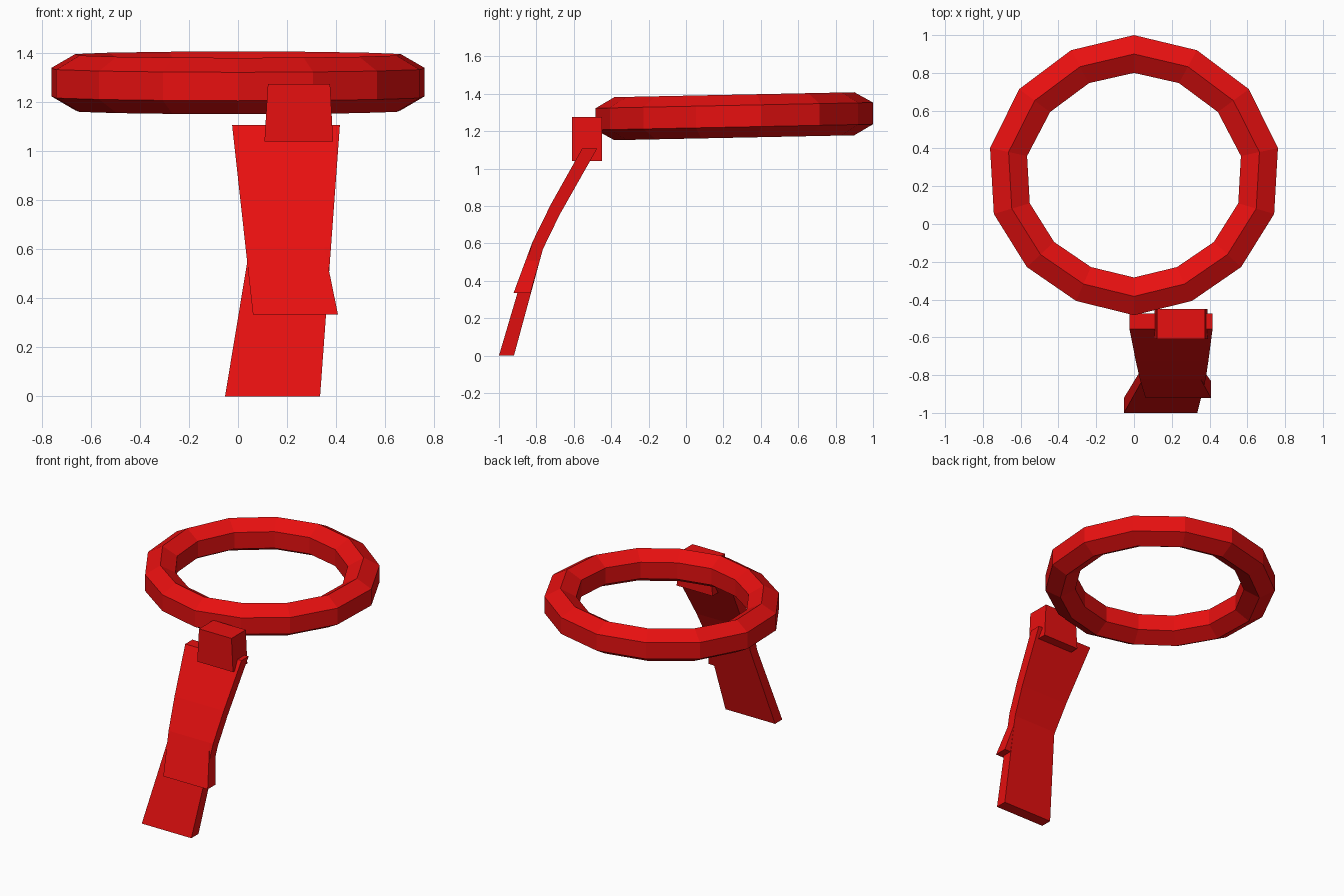
import bpy
import bmesh

cube = bpy.data.objects.get("Cube")
if cube:
    bpy.data.objects.remove(cube)

red = bpy.data.materials.new("bright red")
red.use_nodes = True
red.diffuse_color = (0.8, 0.005, 0.005, 1)
red.node_tree.nodes["Principled BSDF"].inputs["Base Color"].default_value = red.diffuse_color


def loft(name, sections, closed=False):
    """Bridge matching cross-sections; cap the ends unless the loft is closed."""
    bm = bmesh.new()
    rings = [[bm.verts.new(p) for p in s] for s in sections]
    pairs = list(zip(rings, rings[1:]))
    if closed:
        pairs.append((rings[-1], rings[0]))
    else:
        bm.faces.new(rings[0])
        bm.faces.new(rings[-1])
    n = len(rings[0])
    for a, b in pairs:
        for i in range(n):
            j = (i + 1) % n
            bm.faces.new((a[i], a[j], b[j], b[i]))
    bmesh.ops.recalc_face_normals(bm, faces=bm.faces)
    mesh = bpy.data.meshes.new(name)
    bm.to_mesh(mesh)
    bm.free()
    mesh.materials.append(red)
    obj = bpy.data.objects.new(name, mesh)
    bpy.context.collection.objects.link(obj)
    return obj


# Ring: half outlines mirrored across x, hexagonal section, slight backward rise
outer = [(0, 1), (.333, .92), (.608, .714), (.762, .402),
         (.742, .053), (.567, -.228), (.307, -.407), (0, -.483)]
inner = [(0, .8), (.238, .746), (.444, .593), (.566, .36),
         (.552, .11), (.423, -.095), (.228, -.228), (0, -.283)]


def mirrored(half):
    return half + [(-x, y) for x, y in reversed(half[1:-1])]


def ring_section(o, i):
    ridge = ((o[0] + i[0]) / 2, (o[1] + i[1]) / 2)
    profile = [(o, -.058), (o, .058), (ridge, .115),
               (i, .058), (i, -.058), (ridge, -.115)]
    return [(x, y, 1.275 + .0205 * y + h) for (x, y), h in profile]


loft("ring", [ring_section(o, i) for o, i in zip(mirrored(outer), mirrored(inner))],
     closed=True)

# Connector block, narrower at the top
loft("connector_block", [
    [(x0, -.61, z), (x1, -.61, z), (x1, -.45, z), (x0, -.45, z)]
    for x0, x1, z in ((.108, .388, 1.04), (.122, .376, 1.275))])

# Two crossing curved straps: front (y, z) and back (y, z) of each row
upper_rows = [((-.82, .61), (-.765, .57)),
              ((-.722, .81), (-.675, .755)),
              ((-.555, 1.108), (-.475, 1.108))]


def strap(name, first_row, bottom, top):
    """Strap whose left and right edges run straight from bottom to top."""
    z0 = first_row[0][1]

    def edge(side, z):
        t = (z - z0) / (1.108 - z0)
        return bottom[side] + (top[side] - bottom[side]) * t

    sections = []
    for (yf, zf), (yb, zb) in [first_row] + upper_rows:
        sections.append([(edge(0, zf), yf, zf), (edge(1, zf), yf, zf),
                         (edge(1, zb), yb, zb), (edge(0, zb), yb, zb)])
    return loft(name, sections)


strap("long_strap", ((-1, 0), (-.92, 0)), (-.053, .335), (.13, .416))
strap("short_strap", ((-.922, .335), (-.832, .335)), (.061, .408), (-.024, .25))
